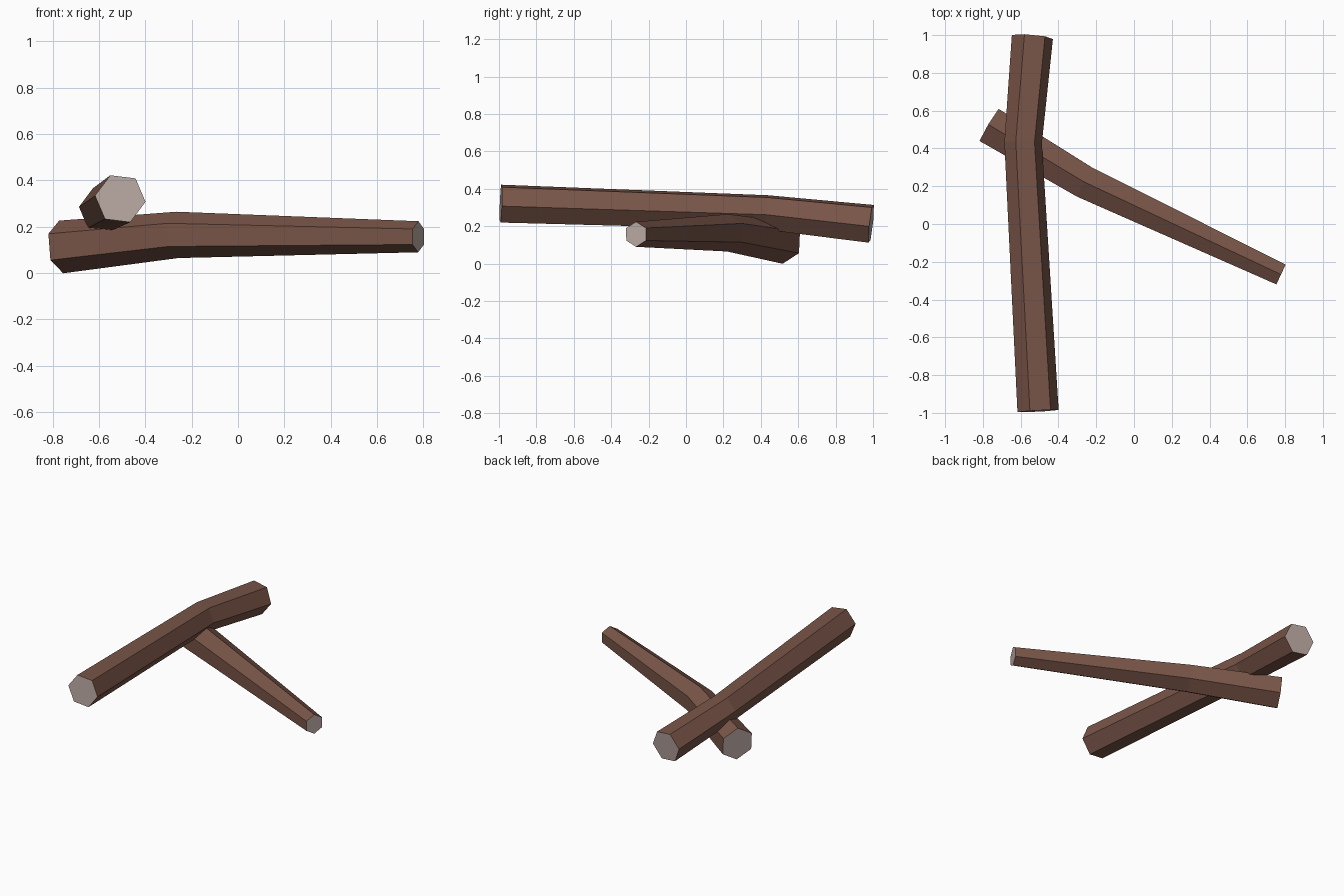
import bpy, bmesh, math
from mathutils import Vector

if "Cube" in bpy.data.objects:
    bpy.data.objects.remove(bpy.data.objects["Cube"])


def material(name, rgb):
    lin = [((c / 255 + 0.055) / 1.055) ** 2.4 for c in rgb]
    m = bpy.data.materials.new(name)
    m.diffuse_color = (*lin, 1)
    m.use_nodes = True
    m.node_tree.nodes["Principled BSDF"].inputs["Base Color"].default_value = m.diffuse_color
    return m


bark = material("bark_brown", (121, 85, 72))
cut = material("cut_wood", (188, 170, 164))


def make_log(name, points, radii, phase):
    """Six-sided bent log: one ring per path point, square to the path."""
    pts = [Vector(p) for p in points]
    bm = bmesh.new()
    rings = []
    for i, (p, r) in enumerate(zip(pts, radii)):
        d = Vector()
        if i > 0:
            d += (p - pts[i - 1]).normalized()
        if i < len(pts) - 1:
            d += (pts[i + 1] - p).normalized()
        d.normalize()
        side = d.cross(Vector((0, 0, 1))).normalized()
        up = side.cross(d)
        angles = [math.radians(phase + 60 * k) for k in range(6)]
        rings.append([bm.verts.new(p + r * (math.cos(a) * side + math.sin(a) * up))
                      for a in angles])
    # bark sides
    for a, b in zip(rings, rings[1:]):
        for k in range(6):
            n = (k + 1) % 6
            bm.faces.new((a[k], a[n], b[n], b[k]))
    # cut ends
    for ring in (rings[0], rings[-1]):
        bm.faces.new(ring).material_index = 1
    bmesh.ops.recalc_face_normals(bm, faces=bm.faces)
    me = bpy.data.meshes.new(name)
    bm.to_mesh(me)
    bm.free()
    me.materials.append(bark)
    me.materials.append(cut)
    ob = bpy.data.objects.new(name, me)
    bpy.context.collection.objects.link(ob)


make_log("upper_log",
         [(-0.508, -0.99, 0.321), (-0.587, 0.43, 0.274), (-0.538, 0.99, 0.213)],
         [0.11, 0.1, 0.11], -7)
make_log("lower_log",
         [(-0.763, 0.522, 0.113), (-0.262, 0.222, 0.165), (0.778, -0.267, 0.157)],
         [0.114, 0.1, 0.067], 90)
